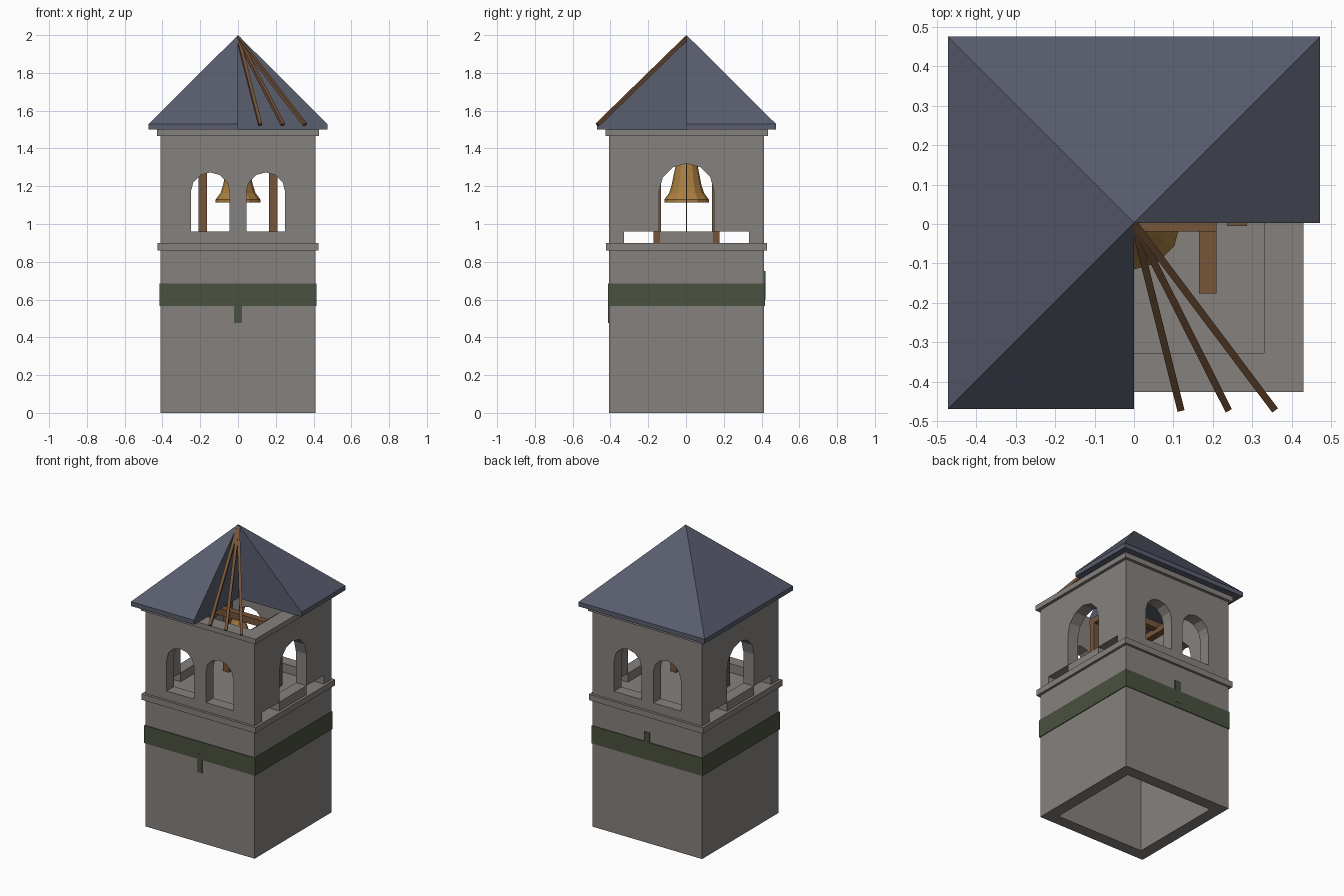
import bpy, bmesh, math
from mathutils import Vector

if "Cube" in bpy.data.objects:
    bpy.data.objects.remove(bpy.data.objects["Cube"])

OY = 0.003  # the tower axis sits slightly behind the centre

def material(name, rgb):
    m = bpy.data.materials.new(name)
    m.diffuse_color = (*rgb, 1)
    m.use_nodes = True
    m.node_tree.nodes["Principled BSDF"].inputs["Base Color"].default_value = m.diffuse_color
    return m

STONE = material("stone", (0.235, 0.220, 0.205))
SLATE = material("slate", (0.100, 0.110, 0.155))
GREEN = material("dark_green", (0.068, 0.082, 0.050))
WOOD = material("wood", (0.180, 0.090, 0.042))
BRONZE = material("bronze", (0.400, 0.210, 0.052))

def make(name, verts, faces, mat):
    me = bpy.data.meshes.new(name)
    me.from_pydata(verts, [], faces)
    bm = bmesh.new()
    bm.from_mesh(me)
    bmesh.ops.recalc_face_normals(bm, faces=bm.faces)
    bm.to_mesh(me)
    bm.free()
    ob = bpy.data.objects.new(name, me)
    bpy.context.collection.objects.link(ob)
    me.materials.append(mat)
    ob.location.y = OY
    return ob

def prism(name, outline, vec, mat):
    """Extrude a closed outline of points along vec."""
    n = len(outline)
    pts = [Vector(p) for p in outline]
    verts = pts + [p + Vector(vec) for p in pts]
    faces = [list(range(n)), list(range(n, 2 * n))]
    faces += [[i, (i + 1) % n, n + (i + 1) % n, n + i] for i in range(n)]
    return make(name, verts, faces, mat)

def box(name, x0, x1, y0, y1, z0, z1, mat):
    return prism(name, [(x0, y0, z0), (x1, y0, z0), (x1, y1, z0), (x0, y1, z0)],
                 (0, 0, z1 - z0), mat)

def block(name, half, z0, z1, mat):
    return box(name, -half, half, -half, half, z0, z1, mat)

def ring(name, outer, inner, z0, z1, mat):
    """Square tube with open centre."""
    v, f = [], []
    for h, z in ((outer, z0), (outer, z1), (inner, z1), (inner, z0)):
        v += [(-h, -h, z), (h, -h, z), (h, h, z), (-h, h, z)]
    for k in range(4):
        for i in range(4):
            j, m = (i + 1) % 4, (k + 1) % 4
            f.append([k * 4 + i, k * 4 + j, m * 4 + j, m * 4 + i])
    return make(name, v, f, mat)

def cut(target, cutter):
    mod = target.modifiers.new("opening", 'BOOLEAN')
    mod.object, mod.operation, mod.solver = cutter, 'DIFFERENCE', 'EXACT'
    cutter.hide_render = True
    cutter.hide_set(True)

def arch(c, r, z0, spring, steps=6):
    """Round-headed outline as (across, z) pairs."""
    head = [(c + r * math.cos(math.pi * i / steps), spring + r * math.sin(math.pi * i / steps))
            for i in range(steps + 1)]
    return [(c - r, z0), (c + r, z0)] + head

# masonry shaft, floor slab that reads as a string course, belfry walls, top cornice
ring("tower_shaft", 0.41, 0.33, 0, 0.86, STONE)
block("belfry_floor", 0.427, 0.86, 0.90, STONE)
belfry = ring("belfry_walls", 0.41, 0.33, 0.90, 1.465, STONE)
ring("top_cornice", 0.43, 0.33, 1.465, 1.50, STONE)

# paired arches front and back
for s in (-1, 1):
    pts = [(a, -0.6, z) for a, z in arch(s * 0.147, 0.103, 0.96, 1.17)]
    cut(belfry, prism("arch_cutter", pts, (0, 1.2, 0), STONE))
# single arch on each side, with low slots beside the sill
pts = [(-0.6, a, z) for a, z in arch(0, 0.145, 0.96, 1.175)]
cut(belfry, prism("side_arch_cutter", pts, (1.2, 0, 0), STONE))
for y0, y1 in ((-0.33, -0.145), (0.145, 0.33)):
    cut(belfry, box("slot_cutter", -0.6, 0.6, y0, y1, 0.88, 0.96, STONE))

# painted band with small tabs
ring("green_band", 0.415, 0.40, 0.565, 0.685, GREEN)
box("front_tab", -0.02, 0.02, -0.416, -0.40, 0.475, 0.60, GREEN)
box("back_tab", -0.02, 0.02, 0.40, 0.417, 0.60, 0.75, GREEN)

# pyramid roof with the front right quarter left open
R, E, B = 0.473, 1.53, 1.50
rim = [(0, 0), (R, 0), (R, R), (-R, R), (-R, -R), (0, -R)]
verts = [(x, y, B) for x, y in rim] + [(x, y, E) for x, y in rim] + [(0, 0, 2.0)]
faces = [list(range(6))]
faces += [[i, i + 1, i + 7, i + 6] for i in range(1, 5)]      # eaves
faces += [[i + 6, i + 7, 12] for i in range(1, 5)]            # slopes
faces += [[0, 1, 7, 12], [0, 5, 11, 12]]                      # open sides
make("roof", verts, faces, SLATE)

# bare rafters over the open quarter
for x in (0.118, 0.238, 0.355):
    top, end = Vector((0, 0, 1.985)), Vector((x, -0.472, 1.525))
    d = end - top
    side = d.cross(Vector((0, 0, 1))).normalized() * 0.009
    up = side.cross(d).normalized() * 0.009
    prism("rafter", [top + side + up, top - side + up, top - side - up, top + side - up], d, WOOD)

# timber bell frame
for sx in (-1, 1):
    xa, xb = sorted((sx * 0.165, sx * 0.21))
    box("frame_side_beam", xa, xb, -0.18, 0.18, 1.33, 1.37, WOOD)
    for sy in (-1, 1):
        ya, yb = sorted((sy * 0.135, sy * 0.175))
        box("frame_post", xa, xb, ya, yb, 0.90, 1.33, WOOD)
box("bell_headstock", -0.21, 0.21, -0.022, 0.022, 1.36, 1.405, WOOD)

# bell lever and rope
box("bell_lever", 0.236, 0.287, -0.008, 0.008, 1.36, 1.39, WOOD)
box("bell_rope", 0.258, 0.264, -0.003, 0.003, 0.90, 1.36, WOOD)

# bell turned from a profile
profile = [(0.118, 1.115), (0.118, 1.13), (0.092, 1.165), (0.078, 1.21), (0.058, 1.31), (0.035, 1.365)]
N = 12
verts = [(r * math.cos(2 * math.pi * i / N), r * math.sin(2 * math.pi * i / N), z)
         for r, z in profile for i in range(N)]
faces = [[k * N + i, k * N + (i + 1) % N, (k + 1) * N + (i + 1) % N, (k + 1) * N + i]
         for k in range(len(profile) - 1) for i in range(N)]
faces += [list(range(N)), list(range((len(profile) - 1) * N, len(profile) * N))]
make("bell", verts, faces, BRONZE)
